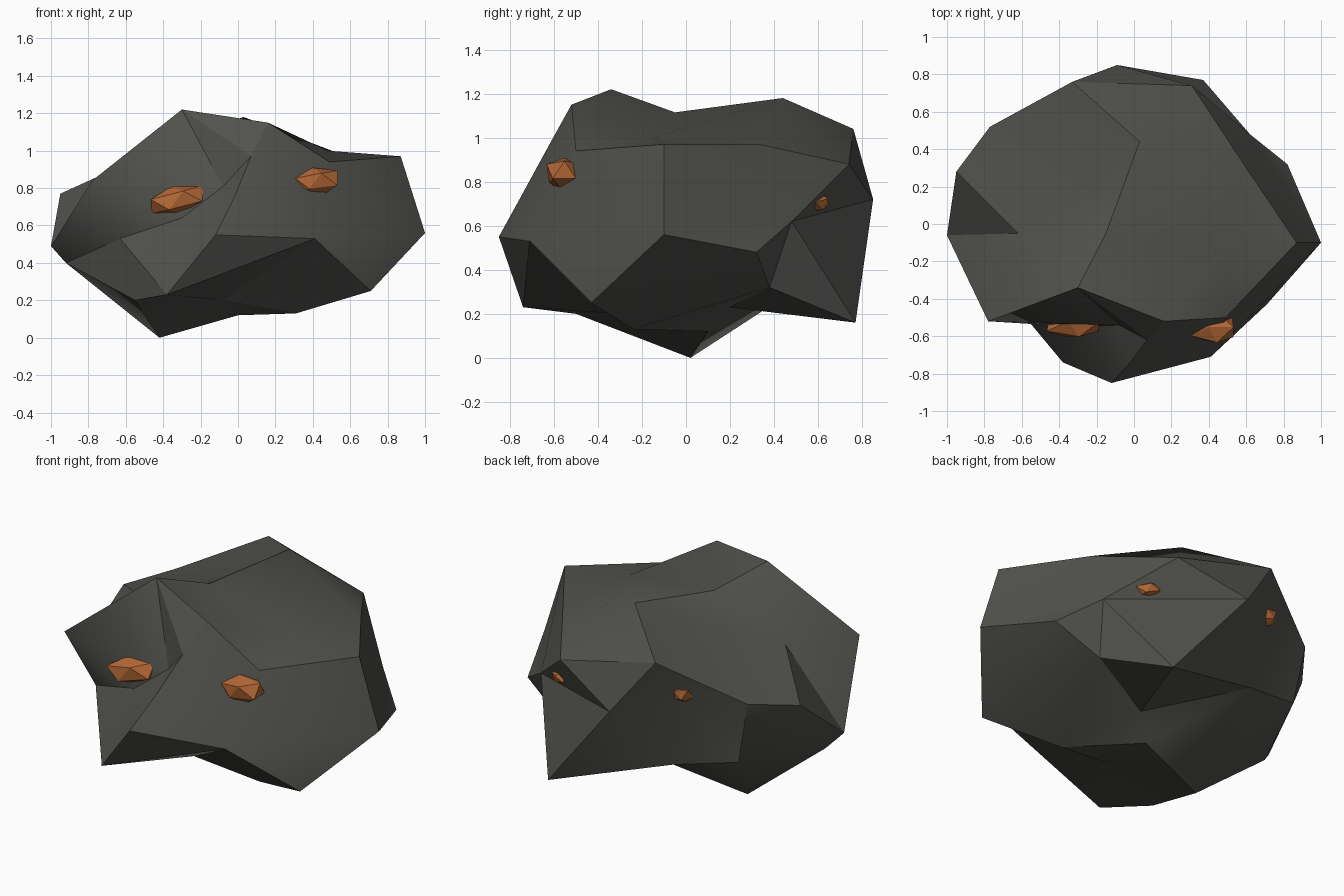
import bpy, bmesh, math, random
from mathutils import Vector, Euler

if "Cube" in bpy.data.objects:
    bpy.data.objects.remove(bpy.data.objects["Cube"])

CENTRE = Vector((0, 0, 0.6))


def material(name, rgb):
    m = bpy.data.materials.new(name)
    m.diffuse_color = (*rgb, 1)
    m.use_nodes = True
    m.node_tree.nodes["Principled BSDF"].inputs["Base Color"].default_value = m.diffuse_color
    return m


def add_object(name, bm, mat):
    bmesh.ops.recalc_face_normals(bm, faces=bm.faces)
    me = bpy.data.meshes.new(name)
    bm.to_mesh(me)
    bm.free()
    me.materials.append(mat)
    ob = bpy.data.objects.new(name, me)
    bpy.context.collection.objects.link(ob)
    return ob


def star_skin(points):
    """Skin corners as a deformed ball: hull them on a sphere, then move back."""
    points = [Vector(p) for p in points]
    bm = bmesh.new()
    verts = []
    for p in points:
        d = p - CENTRE
        d.z *= 1.5
        verts.append(bm.verts.new(d.normalized()))
    bmesh.ops.convex_hull(bm, input=verts, use_existing_faces=False)
    bmesh.ops.recalc_face_normals(bm, faces=bm.faces)
    for v, p in zip(verts, points):
        v.co = p
    return bm


# Boulder corners, grouped by region
top = [(-.78, -.52, .84), (-.30, -.34, 1.22), (.16, -.52, 1.15), (.03, .44, 1.18),
       (.87, -.10, .97), (-.33, .76, 1.04), (.31, .74, .88), (-.77, .52, .82),
       (-.95, .28, .77), (.48, -.15, 1.0), (.58, .33, .97)]
sides = [(-1, -.06, .49), (-.12, -.85, .55), (.41, -.71, .53), (1, -.10, .56),
         (.82, .32, .48), (.62, .48, .62), (-.09, .85, .72), (-.92, 0, .40),
         (-.70, .505, .45), (.07, -.62, .97), (-.02, -.74, .75)]
bottom = [(.71, -.43, .25), (-.38, -.74, .23), (-.55, -.50, .20), (-.42, .02, 0),
          (.31, -.24, .13), (.37, .77, .16)]
dents = [(-.15, -.05, 1.115), (-.23, .22, 1.05), (.49, -.50, .94), (-.08, -.54, .81),
         (-.30, -.55, .64), (.56, .38, .32), (0, .10, .12), (.12, .20, .23),
         (-.33, .59, .37), (-.63, -.44, .53), (-.08, -.30, .20), (-.62, -.05, .92),
         (-.42, .62, .80)]

stone = material("dark_stone", (.082, .082, .074))
ore = material("orange_ore", (.45, .135, .036))

# Boulder
rock = add_object("boulder", star_skin(top + sides + bottom + dents), stone)
bpy.context.view_layer.objects.active = rock
rock.select_set(True)
bpy.ops.object.shade_smooth_by_angle(angle=math.radians(30))
bpy.context.view_layer.update()


# Ore nuggets, snapped along y onto the boulder and half sunk
def nugget(name, x, z, size, tilt, side, seed, sink=0.0):
    hit, loc, _, _ = rock.ray_cast(Vector((x, side * 3, z)), Vector((0, -side, 0)))
    loc = loc - Vector((0, side * sink, 0))
    rnd = random.Random(seed)
    bm = bmesh.new()
    bmesh.ops.create_icosphere(bm, subdivisions=1, radius=1)
    rot = Euler((0, math.radians(tilt), 0)).to_matrix()
    for v in bm.verts:
        p = v.co * rnd.uniform(.9, 1.15)
        v.co = rot @ Vector(a * b for a, b in zip(p, size)) + loc
    add_object(name, bm, ore)


nugget("ore_front_left", -.33, .735, (.165, .09, .08), -15, -1, 1, .02)
nugget("ore_front_right", .41, .835, (.14, .09, .08), -10, -1, 2, .02)
nugget("ore_back_right", .39, .71, (.08, .07, .05), 20, 1, 3, .04)
nugget("ore_back_left", -.41, .83, (.075, .07, .06), 10, 1, 4, .03)
